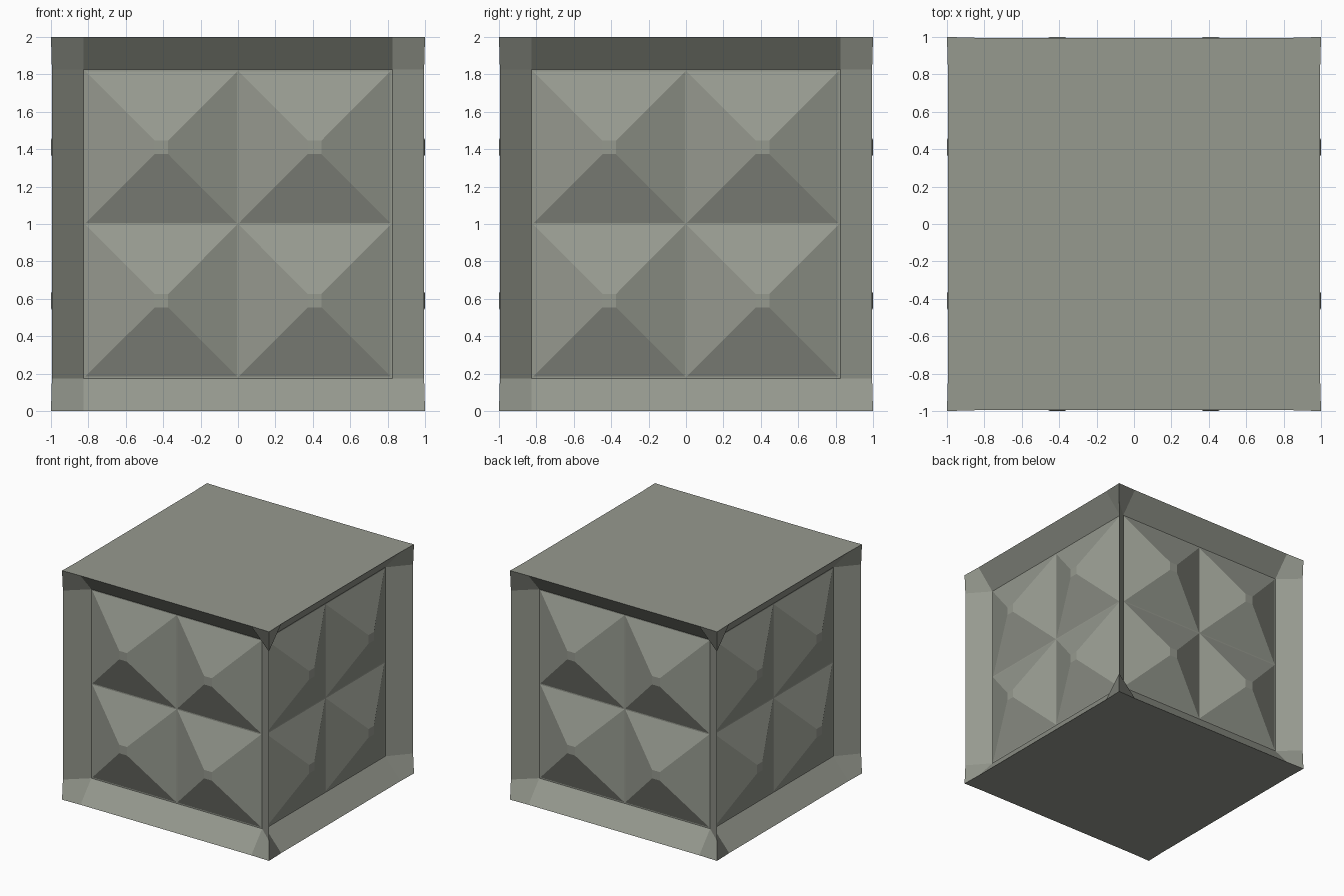
import bpy
import bmesh
from math import pi
from mathutils import Matrix, Vector

if "Cube" in bpy.data.objects:
    bpy.data.objects.remove(bpy.data.objects["Cube"], do_unlink=True)

INNER = 0.825    # half size of the recessed panel
RIM = 0.995      # edges sit slightly inside the corners
DEPTH = 0.155    # recess of the panel
STUD = 0.41      # centre of each stud
BASE, TIP = 0.405, 0.037

stone = bpy.data.materials.new("grey stone")
stone.use_nodes = True
colour = (0.305, 0.32, 0.275, 1)
stone.diffuse_color = colour
bsdf = stone.node_tree.nodes["Principled BSDF"]
bsdf.inputs["Base Color"].default_value = colour
bsdf.inputs["Roughness"].default_value = 0.8


def add_face(bm, points):
    bm.faces.new([bm.verts.new(p) for p in points])


def turned(points, k):
    """Quarter turns within the plane of a side; points are (u, w, depth)."""
    turn = Matrix.Rotation(k * pi / 2, 3, "Z")
    return [turn @ Vector(p) for p in points]


def on_side(points, side):
    """Place panel points on one of the four upright sides."""
    spin = Matrix.Rotation(side * pi / 2, 3, "Z")
    out = []
    for u, w, d in points:
        if abs(w) > 0.99:          # keep the caps flat
            w = 1 if w > 0 else -1
        out.append(spin @ Vector((u, d - 1, w + 1)))
    return out


def make_object(name, bm):
    bmesh.ops.remove_doubles(bm, verts=bm.verts, dist=0.0005)
    mesh = bpy.data.meshes.new(name)
    bm.to_mesh(mesh)
    bm.free()
    mesh.materials.append(stone)
    obj = bpy.data.objects.new(name, mesh)
    bpy.context.collection.objects.link(obj)


# Block: sloped frames, corner facets, recessed floors and flat caps
block = bmesh.new()
dip = 1 - RIM
edge_right, edge_top = (RIM, INNER, dip), (INNER, RIM, dip)
corner, inside = (1, 1, 0), (INNER, INNER, DEPTH)
facet = [edge_right, corner, edge_top, inside]
slope = [(-INNER, INNER, DEPTH), inside, edge_top, (-INNER, RIM, dip)]
floor = [turned([inside], k)[0] for k in range(4)]
for side in range(4):
    for k in range(4):
        add_face(block, on_side(turned(facet, k), side))
        add_face(block, on_side(turned(slope, k), side))
    add_face(block, on_side(floor, side))

outline = []
for k in range(4):
    outline += turned([edge_right, corner, edge_top], k)
add_face(block, [(p.x, p.y, 2) for p in outline])
add_face(block, [(p.x, p.y, 0) for p in reversed(outline)])
make_object("block", block)

# Studs: four blunt pyramids on every side
studs = bmesh.new()
wall = [(-BASE, BASE, DEPTH), (-TIP, TIP, 0), (TIP, TIP, 0), (BASE, BASE, DEPTH)]
cap = [(-TIP, -TIP, 0), (TIP, -TIP, 0), (TIP, TIP, 0), (-TIP, TIP, 0)]
for side in range(4):
    for cu in (-STUD, STUD):
        for cw in (-STUD, STUD):
            shift = Vector((cu, cw, 0))
            for k in range(4):
                add_face(studs, on_side([p + shift for p in turned(wall, k)], side))
            add_face(studs, on_side([Vector(p) + shift for p in cap], side))
make_object("pyramid_studs", studs)
